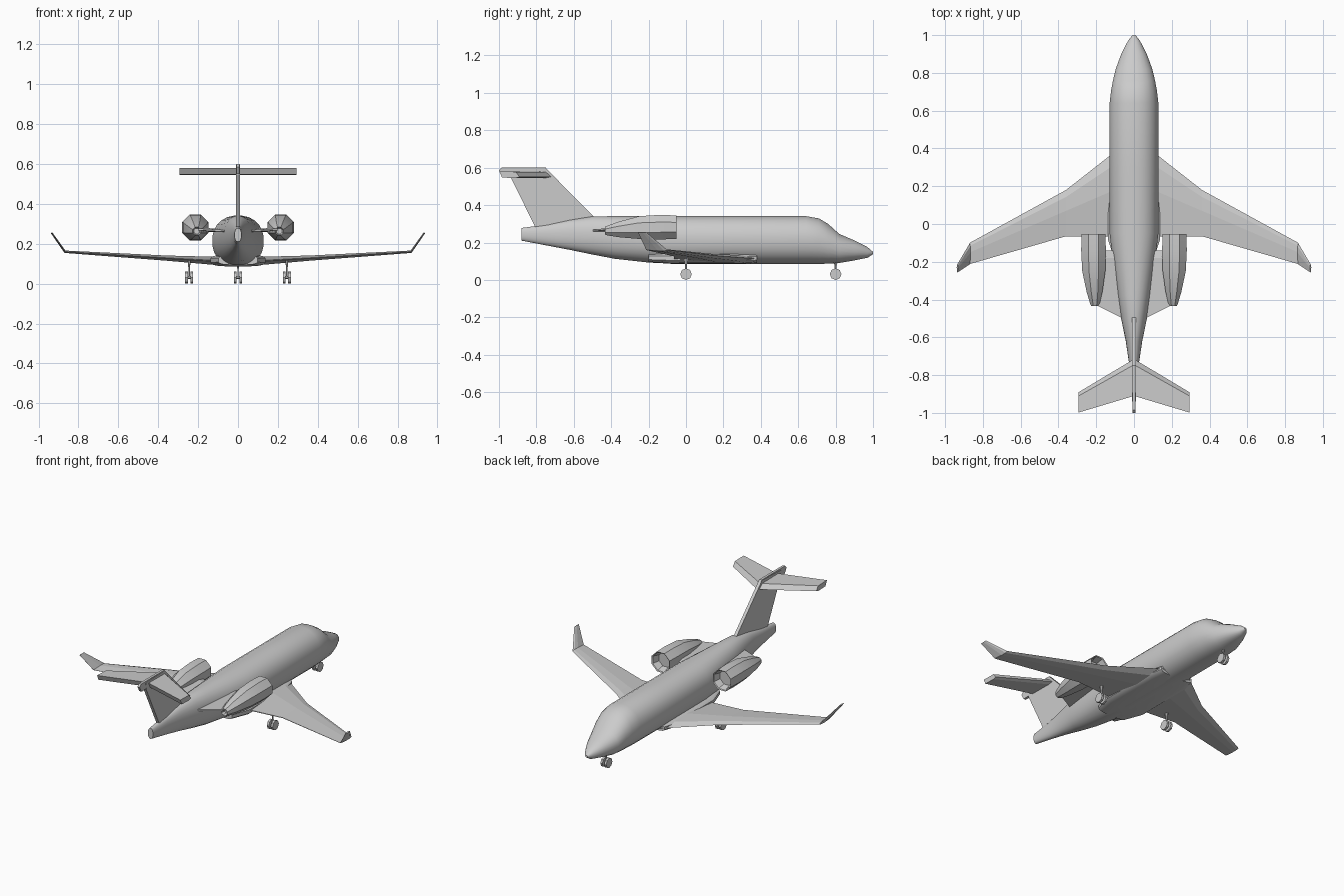
import bpy, bmesh, math

if "Cube" in bpy.data.objects:
    bpy.data.objects.remove(bpy.data.objects["Cube"])


def loft(name, rings, mirror=False, smooth=None):
    """Skin a list of equal-length point rings and cap both ends."""
    bm = bmesh.new()
    vr = [[bm.verts.new(p) for p in ring] for ring in rings]
    n = len(vr[0])
    for a, b in zip(vr, vr[1:]):
        for i in range(n):
            j = (i + 1) % n
            bm.faces.new((a[i], a[j], b[j], b[i]))
    bm.faces.new(vr[0])
    bm.faces.new(vr[-1])
    bmesh.ops.recalc_face_normals(bm, faces=bm.faces)
    me = bpy.data.meshes.new(name)
    bm.to_mesh(me)
    bm.free()
    ob = bpy.data.objects.new(name, me)
    bpy.context.collection.objects.link(ob)
    if mirror:
        ob.modifiers.new("Mirror", "MIRROR").use_mirror_merge = False
    if smooth:
        bpy.ops.object.select_all(action='DESELECT')
        ob.select_set(True)
        bpy.context.view_layer.objects.active = ob
        bpy.ops.object.shade_smooth_by_angle(angle=math.radians(smooth))
    return ob


def oval(y, zc, rx, rz, n, xc=0, power=2.0, phase=0.5):
    """Super-ellipse ring in the XZ plane."""
    pts = []
    for i in range(n):
        a = 2 * math.pi * (i + phase) / n
        c, s = math.cos(a), math.sin(a)
        pts.append((xc + rx * math.copysign(abs(c) ** (2 / power), c), y,
                    zc + rz * math.copysign(abs(s) ** (2 / power), s)))
    return pts


def foil(x, lead, trail, z, t, lean=0.0):
    """Wing section; lean tips the thickness sideways for the winglets."""
    c = lead - trail
    prof = [(0, 0), (0.15, 0.42), (0.45, 0.5), (1, 0.06), (1, -0.06), (0.45, -0.5), (0.15, -0.42)]
    return [(x - lean * t * h, lead - c * f, z + t * h * (1 - lean * 0.5)) for f, h in prof]


def cylinder_x(name, x, y, z, r, width, n, mirror):
    rings = [[(x + d * width / 2, y + r * math.sin(2 * math.pi * i / n),
               z + r * math.cos(2 * math.pi * i / n)) for i in range(n)] for d in (-1, 1)]
    return loft(name, rings, mirror)


# Fuselage: y, bottom, top, half width
body = [(1.0, .138, .15, .008), (.97, .118, .176, .032), (.9, .104, .212, .068),
        (.82, .09, .246, .098), (.76, .086, .3, .112), (.71, .085, .33, .122),
        (.64, .085, .342, .13), (.3, .085, .342, .13), (-.05, .085, .342, .13),
        (-.2, .092, .342, .112), (-.38, .112, .342, .088), (-.5, .135, .34, .069),
        (-.62, .16, .322, .044), (-.74, .183, .297, .026), (-.88, .21, .278, .018)]
loft("fuselage", [oval(y, (b + t) / 2, w, (t - b) / 2, 24, power=2.2)
                  for y, b, t, w in body], smooth=40)

# Belly fairing joining the wings
loft("belly_fairing", [oval(y, z, w, h, 16, power=3.5) for y, z, w, h in
                       [(.38, .115, .115, .024), (.3, .114, .137, .028),
                        (-.08, .116, .14, .03), (-.2, .118, .1, .024)]], smooth=40)

# Wings, with a kinked leading edge
loft("wing", [foil(.04, .43, -.065, .112, .042), foil(.13, .36, -.065, .115, .04),
              foil(.36, .18, -.065, .128, .026), foil(.87, -.1, -.212, .16, .012)], True)
loft("winglet", [foil(.868, -.1, -.212, .16, .012, .6),
                 foil(.935, -.212, -.257, .255, .008, .9)], True)

# Engine nacelles with recessed intake and exhaust
nac = [(-.1, .215, .282, .048), (-.056, .215, .282, .062), (-.052, .215, .282, .068),
       (-.14, .214, .282, .071), (-.25, .213, .28, .066), (-.36, .209, .27, .045),
       (-.42, .207, .264, .028), (-.434, .207, .263, .022), (-.41, .207, .263, .015)]
loft("engine_nacelle", [oval(y, z, r, r, 8, xc=x) for y, x, z, r in nac], True, 35)


# Engine pylons
def plate(x, lead, trail, z, t):
    return [(x, lead, z), (x, lead - .04, z + t), (x, trail, z + t * .5),
            (x, trail, z - t * .5), (x, lead - .04, z - t)]


loft("engine_pylon", [plate(.04, -.14, -.51, .263, .009),
                      plate(.2, -.14, -.43, .272, .009)], True)

# Tail fin with a cap over the tailplane
fin = [(-.48, .325), (-.75, .598), (-.94, .59), (-.935, .545), (-.8, .27), (-.55, .27)]
loft("tail_fin", [[(x, y, z) for y, z in fin] for x in (-.01, .01)])
cap = [(-.71, .556), (-.75, .6), (-.985, .6), (-1.0, .585), (-.98, .55)]
loft("fin_cap", [[(x, y, z) for y, z in cap] for x in (-.008, .008)])


# Tailplane
def tail_section(x, lead, trail, band):
    return [(x, lead, .551), (x, lead - band, .578), (x, trail, .58),
            (x, trail + .015, .547), (x, lead - band, .545)]


loft("tailplane", [tail_section(-.293, -.89, -.998, .02), tail_section(0, -.715, -.91, .03),
                   tail_section(.293, -.89, -.998, .02)])


# Landing gear: twin wheels, axle and strut
def gear(name, x, y, top, mirror):
    for side in (-1, 1):
        cylinder_x(name + "_wheel", x + side * .0135, y, .031, .031, .014, 8, mirror)
    cylinder_x(name + "_axle", x, y, .031, .008, .03, 6, mirror)
    loft(name + "_strut", [oval_z(x, y, z, r) for z, r in
                           [(.025, .006), (.075, .006), (top - .01, .012), (top, .014)]], mirror)


def oval_z(x, y, z, r):
    return [(x + .6 * r * math.cos(i * math.pi / 3), y + r * math.sin(i * math.pi / 3), z)
            for i in range(6)]


gear("nose_gear", 0, .8, .105, False)
gear("main_gear", .245, 0, .118, True)
